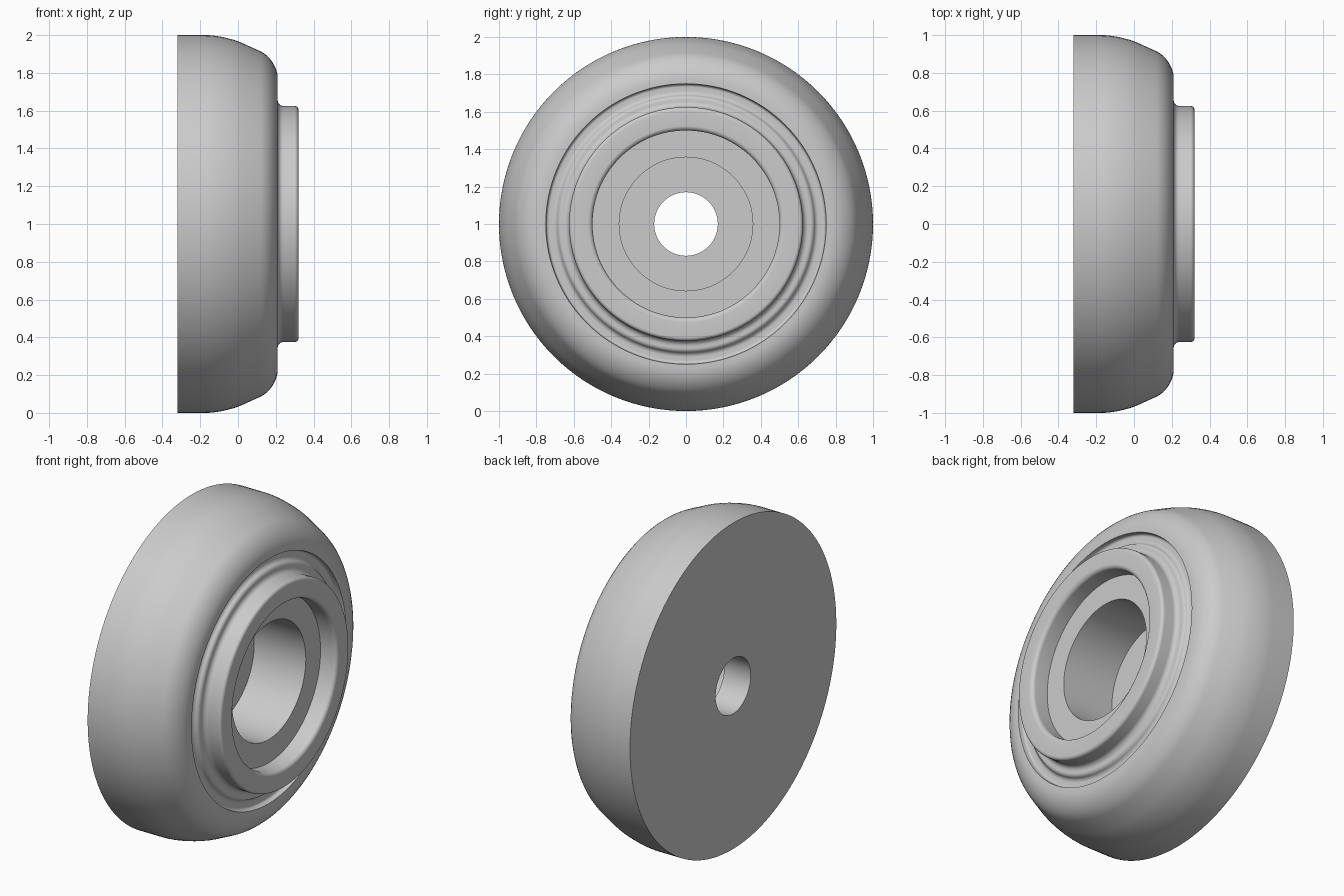
import bpy, math

cube = bpy.data.objects.get("Cube")
if cube:
    bpy.data.objects.remove(cube, do_unlink=True)

SEGMENTS = 128

grey = bpy.data.materials.new("plain_grey")
grey.use_nodes = True
colour = (0.6, 0.6, 0.6, 1)
grey.diffuse_color = colour
grey.node_tree.nodes["Principled BSDF"].inputs["Base Color"].default_value = colour


def rounded(corners, steps=7):
    """Turn (x, radius, rounding) corners into a profile with round corners."""
    out = []
    for i, (x, r, cut) in enumerate(corners):
        if not cut:
            out.append((x, r))
            continue
        ends = []
        for nx, nr, _ in (corners[i - 1], corners[i + 1]):
            length = math.hypot(nx - x, nr - r)
            ends.append((x + (nx - x) * cut / length, r + (nr - r) * cut / length))
        (ax, ar), (bx, br) = ends
        for s in range(steps + 1):
            t = s / steps
            a, m, b = (1 - t) ** 2, 1.41 * t * (1 - t), t * t
            total = a + m + b
            out.append(((a * ax + m * x + b * bx) / total,
                        (a * ar + m * r + b * br) / total))
    return out


def lathe(name, corners):
    """Spin a profile round the horizontal axle."""
    profile = rounded(corners)
    n = len(profile)
    verts, faces = [], []
    for k in range(SEGMENTS):
        angle = math.tau * k / SEGMENTS
        verts += [(x, r * math.cos(angle), 1 + r * math.sin(angle)) for x, r in profile]
        a, b = k * n, (k + 1) % SEGMENTS * n
        faces += [(a + i, b + i, b + i + 1, a + i + 1) for i in range(n - 1)]
    mesh = bpy.data.meshes.new(name)
    mesh.from_pydata(verts, [], faces)
    mesh.materials.append(grey)
    obj = bpy.data.objects.new(name, mesh)
    bpy.context.collection.objects.link(obj)
    bpy.ops.object.select_all(action="DESELECT")
    obj.select_set(True)
    bpy.context.view_layer.objects.active = obj
    bpy.ops.object.shade_smooth_by_angle(angle=math.radians(35))


# Flat back, tread and rounded shoulder
lathe("wheel_body", [
    (-0.32, 0.17, 0), (-0.32, 1, 0), (-0.07, 1, 0.1),
    (0.21, 0.873, 0.1), (0.21, 0.75, 0),
])

# Shallow groove, raised collar, recess, bore and axle hole
lathe("hub", [
    (0.21, 0.75, 0), (0.18, 0.745, 0.012), (0.18, 0.695, 0.015),
    (0.21, 0.68, 0.014), (0.21, 0.625, 0.03), (0.32, 0.625, 0.02),
    (0.32, 0.50, 0.025), (0.21, 0.50, 0), (0.21, 0.357, 0),
    (-0.14, 0.357, 0), (-0.14, 0.17, 0), (-0.32, 0.17, 0),
])
